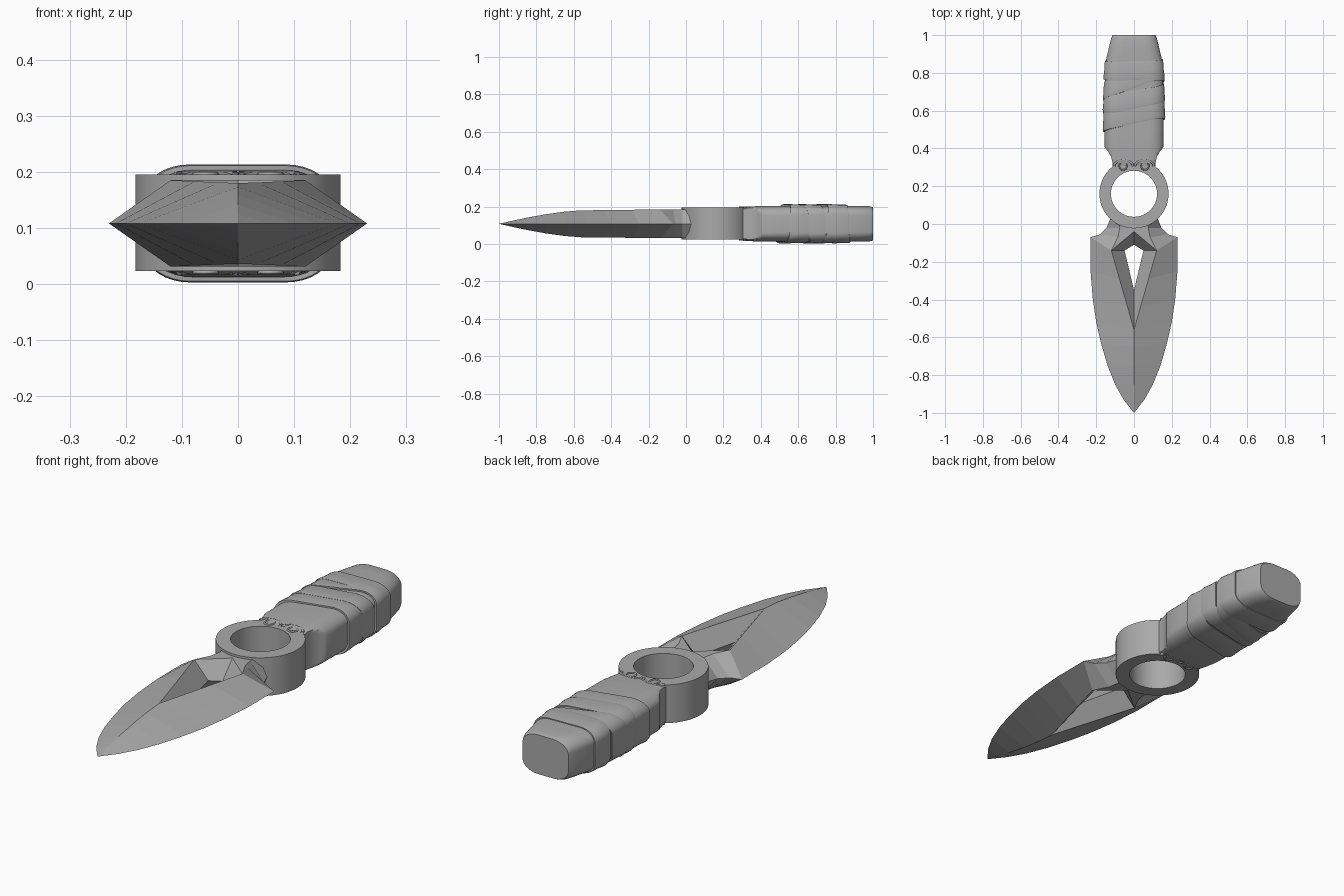
import bpy, bmesh, math

if "Cube" in bpy.data.objects:
    bpy.data.objects.remove(bpy.data.objects["Cube"])

ZC = 0.108  # mid height of the knife
steel = bpy.data.materials.new("grey_steel")
steel.diffuse_color = (0.4, 0.4, 0.4, 1)
steel.use_nodes = True
steel.node_tree.nodes["Principled BSDF"].inputs["Base Color"].default_value = steel.diffuse_color


def finish(name, bm, smooth=None):
    bmesh.ops.remove_doubles(bm, verts=bm.verts, dist=1e-5)
    bmesh.ops.recalc_face_normals(bm, faces=bm.faces)
    me = bpy.data.meshes.new(name)
    bm.to_mesh(me)
    bm.free()
    ob = bpy.data.objects.new(name, me)
    bpy.context.collection.objects.link(ob)
    me.materials.append(steel)
    if smooth:
        bpy.ops.object.select_all(action='DESELECT')
        ob.select_set(True)
        bpy.context.view_layer.objects.active = ob
        bpy.ops.object.shade_smooth_by_angle(angle=math.radians(smooth))
    return ob


def loft(name, rows, closed=False, smooth=35):
    """Skin a list of equal point loops; cap the ends or join them."""
    bm = bmesh.new()
    vs = [[bm.verts.new(p) for p in r] for r in rows]
    n = len(vs[0])
    pairs = list(zip(vs, vs[1:])) + ([(vs[-1], vs[0])] if closed else [])
    for a, b in pairs:
        for i in range(n):
            j = (i + 1) % n
            bm.faces.new((a[i], a[j], b[j], b[i]))
    if not closed:
        bm.faces.new(vs[0])
        bm.faces.new(vs[-1])
    return finish(name, bm, smooth)


# Blade: one quarter of faces, mirrored across x and z
edge = [(0, -1, 0), (.055, -.93, 0), (.1, -.85, 0), (.14, -.75, 0), (.175, -.63, 0),
        (.2, -.52, 0), (.218, -.4, 0), (.23, -.25, 0), (.23, -.07, 0)]
ridge = [(0, -1, 0), (0, -.93, .016), (0, -.85, .033), (0, -.75, .051), (0, -.65, .065),
         (0, -.56, .072), (.034, -.44, .073), (.077, -.29, .075), (.12, -.14, .077)]
neck_edge = [edge[-1], (.18, -.055, 0), (.145, -.02, 0), (.125, .03, 0)]
neck_top = [ridge[-1], (.085, -.07, .077), (.075, -.02, .077), (.09, .04, .077)]
notch, back = (0, -.04, .077), (0, .02, .077)
hole = [(0, -.35, 0), (.05, -.14, 0), (0, -.11, 0)]
faces = []
for lo, hi in ((edge, ridge), (neck_edge, neck_top)):
    for i in range(len(lo) - 1):
        faces.append((lo[i], lo[i + 1], hi[i + 1], hi[i]))
faces.append((*ridge[5:], hole[1], hole[0]))            # long hole bevel
faces.append((ridge[8], notch, hole[2], hole[1]))       # short hole bevel
faces.append((notch, *neck_top, back))                  # flat neck top
faces.append((back, neck_top[-1], neck_edge[-1], (0, .02, 0)))
bm = bmesh.new()
for sx in (1, -1):
    for sz in (1, -1):
        for f in faces:
            pts = list(dict.fromkeys((sx * x, y, ZC + sz * z) for x, y, z in f))
            bm.faces.new([bm.verts.new(p) for p in pts])
finish("blade", bm)

# Finger ring
prof = [(.122, .023), (.183, .023), (.183, .195), (.122, .195)]
N = 72
loft("finger_ring", [[(r * math.cos(2 * math.pi * k / N), .16 + r * math.sin(2 * math.pi * k / N), z)
                      for r, z in prof] for k in range(N)], closed=True)


# Grip: rounded rectangle sections, side scoops made by clipping the width
def interp(table, y):
    for (a, u), (b, v) in zip(table, table[1:]):
        if y <= b:
            return u + (v - u) * max(0, (y - a) / (b - a))
    return table[-1][1]


WIDTH = [(.3, .155), (.6, .157), (.78, .153), (.87, .148), (.98, .122), (1, .114)]
HEIGHT = [(.3, .085), (.33, .092), (.42, .096), (.9, .096), (.985, .094), (1, .088)]
CLIP = [(.3, .112), (.33, .115), (.355, .121), (.38, .134), (.40, .15), (.41, .157), (1, .157)]


def section(y, grow=0, tilt=0, lean=0):
    pts = []
    for q, (sx, sz) in enumerate(((1, 1), (-1, 1), (-1, -1), (1, -1))):
        for k in range(9):
            a = math.pi / 2 * (q + k / 8)
            # position along the grip follows the slant of the wrap
            yy = y + tilt * sx * (.6 + .4 * abs(math.cos(a))) + lean * sz * abs(math.sin(a))
            w, h = interp(WIDTH, yy), interp(HEIGHT, yy)
            rx, rz = .075, .05
            x = sx * (w - rx) + rx * math.cos(a)
            z = sz * (h - rz) + rz * math.sin(a)
            c = interp(CLIP, yy)
            x = max(-c, min(c, x))
            pts.append((x * (1 + grow / w), yy, ZC + z * (1 + grow / h)))
    return pts


ys = [.3, .33, .343, .355, .368, .38, .39, .4, .41, .5, .6, .7, .78, .87, .93, .98, .993, 1]
loft("grip", [section(y) for y in ys])

# Cloth wraps: overlapping slanted bands, thicker at the front lip
for i, (y0, y1, tilt, lean) in enumerate(((.522, .64, .033, .01), (.625, .72, .03, -.015),
                                          (.705, .79, .05, .015), (.77, .868, .004, -.008))):
    band = [section(y0, -.006, tilt, lean), section(y0, .007, tilt, lean),
            section(y0 + .01, .009, tilt, lean), section((y0 + y1) / 2, .006, tilt, lean),
            section(y1 - .008, .006, tilt * .8, lean), section(y1, .004, tilt * .8, lean),
            section(y1, -.006, tilt * .8, lean)]
    loft("cloth_wrap_%d" % (i + 1), band, closed=True)


# Small eyelets and scalloped trim where the grip meets the ring, both faces
def tube(name, path, r, closed):
    cu = bpy.data.curves.new(name, 'CURVE')
    cu.dimensions = '3D'
    cu.bevel_depth = r
    cu.bevel_resolution = 1
    sp = cu.splines.new('POLY')
    sp.points.add(len(path) - 1)
    for p, c in zip(sp.points, path):
        p.co = (*c, 1)
    sp.use_cyclic_u = closed
    cu.materials.append(steel)
    bpy.context.collection.objects.link(bpy.data.objects.new(name, cu))


for side, z in (("upper", .196), ("lower", .021)):
    for sx in (1, -1):
        tag = side + ("_right" if sx > 0 else "_left")
        tube("eyelet_" + tag, [(sx * .058 + .02 * math.cos(k * math.pi / 8),
                                .308 + .022 * math.sin(k * math.pi / 8), z) for k in range(16)], .004, True)
        tube("trim_" + tag, [(sx * (.055 - .05 * math.cos(k * math.pi / 10)),
                              .306 + .032 * math.sin(k * math.pi / 10), z) for k in range(11)], .006, False)
